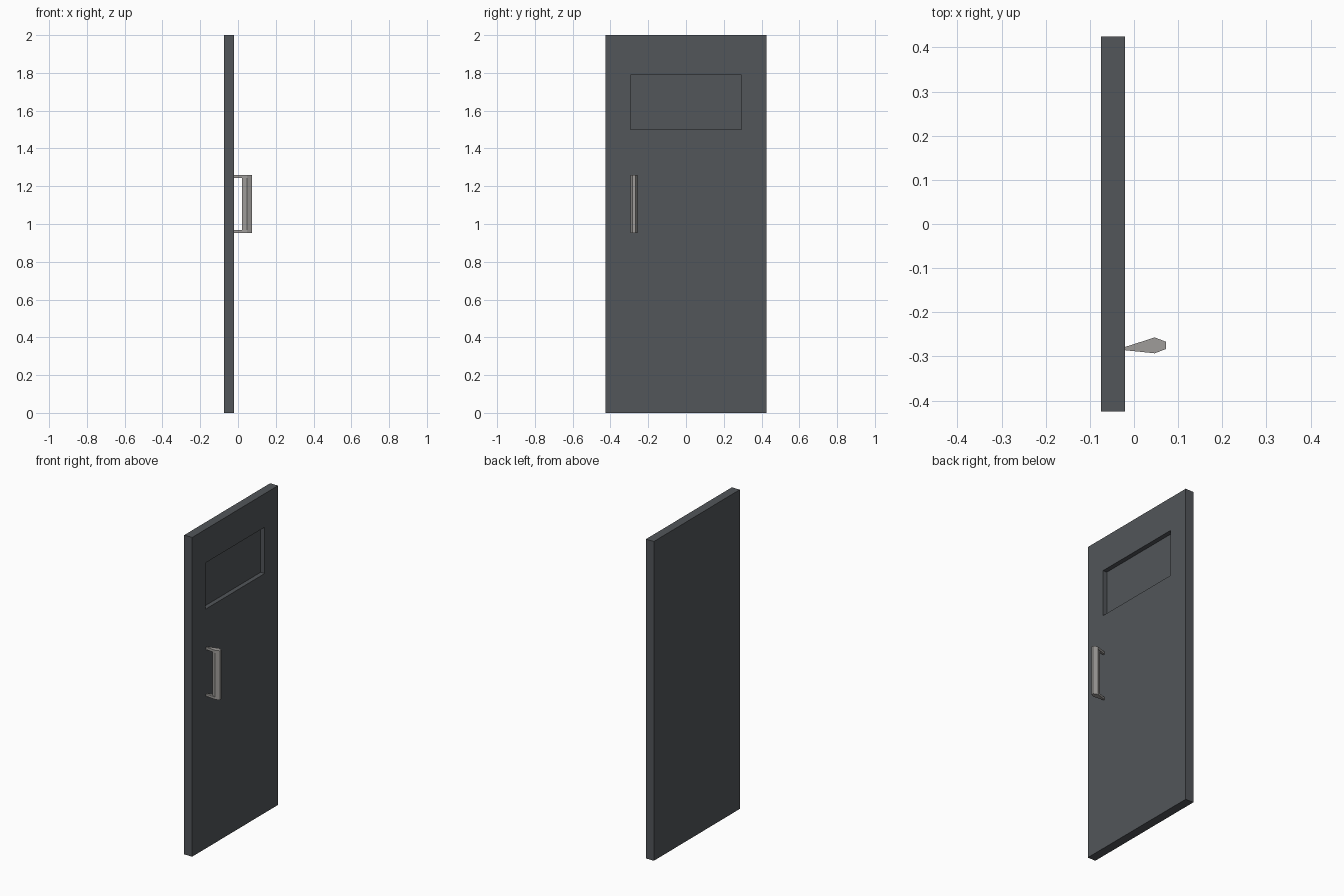
import bpy, bmesh

if "Cube" in bpy.data.objects:
    bpy.data.objects.remove(bpy.data.objects["Cube"])


def material(name, rgb):
    m = bpy.data.materials.new(name)
    m.diffuse_color = (*rgb, 1.0)
    m.use_nodes = True
    m.node_tree.nodes["Principled BSDF"].inputs["Base Color"].default_value = m.diffuse_color
    return m


DARK = material("dark_grey_paint", (0.084, 0.092, 0.101))
METAL = material("light_grey_metal", (0.342, 0.332, 0.319))


def finish(bm, name, mat):
    bmesh.ops.recalc_face_normals(bm, faces=bm.faces)
    me = bpy.data.meshes.new(name)
    bm.to_mesh(me)
    bm.free()
    me.materials.append(mat)
    ob = bpy.data.objects.new(name, me)
    bpy.context.collection.objects.link(ob)
    return ob


def prism(name, outline, z0, z1, mat):
    """Extrude an x/y outline from z0 to z1."""
    bm = bmesh.new()
    face = bm.faces.new([bm.verts.new((x, y, z0)) for x, y in outline])
    ext = bmesh.ops.extrude_face_region(bm, geom=[face], use_keep_orig=True)
    for v in ext["geom"]:
        if isinstance(v, bmesh.types.BMVert):
            v.co.z = z1
    return finish(bm, name, mat)


# Door slab with a sunken window panel on the +x side
X0, X1, HALF_W, H = -0.075, -0.02, 0.425, 2.0
DEPTH = 0.028
bm = bmesh.new()
bmesh.ops.create_cube(bm, size=1.0)
for v in bm.verts:
    v.co = (X1 if v.co.x > 0 else X0,
            HALF_W if v.co.y > 0 else -HALF_W,
            H if v.co.z > 0 else 0.0)
bm.normal_update()
panel = max(bm.faces, key=lambda f: f.normal.x)
for depth in (0.0, DEPTH):
    bmesh.ops.inset_individual(bm, faces=[panel], thickness=0.01)
    for v in panel.verts:
        v.co = (X1 - depth,
                0.293 if v.co.y > 0 else -0.293,
                1.79 if v.co.z > 1.0 and v.co.z > panel.calc_center_median().z else 1.5)
    if depth == 0.0:
        # remember the rim so the second loop sinks straight in
        bm.normal_update()
finish(bm, "door_slab", DARK)

# Pull handle: hexagonal grip and two arms that taper towards the door
CY = -0.275
front_half = [(0.047, 0.018), (0.073, 0.008), (0.073, -0.008), (0.047, -0.018)]
grip = [(x, CY + y) for x, y in [(0.022, 0.008)] + front_half + [(0.022, -0.008)]]
arm = [(X1, -0.2785)] + [(x, CY + y) for x, y in front_half] + [(X1, -0.286)]

prism("handle_grip", grip, 0.967, 1.244, METAL)
for name, z0, z1 in (("lower_handle_arm", 0.952, 0.967),
                     ("upper_handle_arm", 1.244, 1.26)):
    prism(name, arm, z0, z1, METAL)
